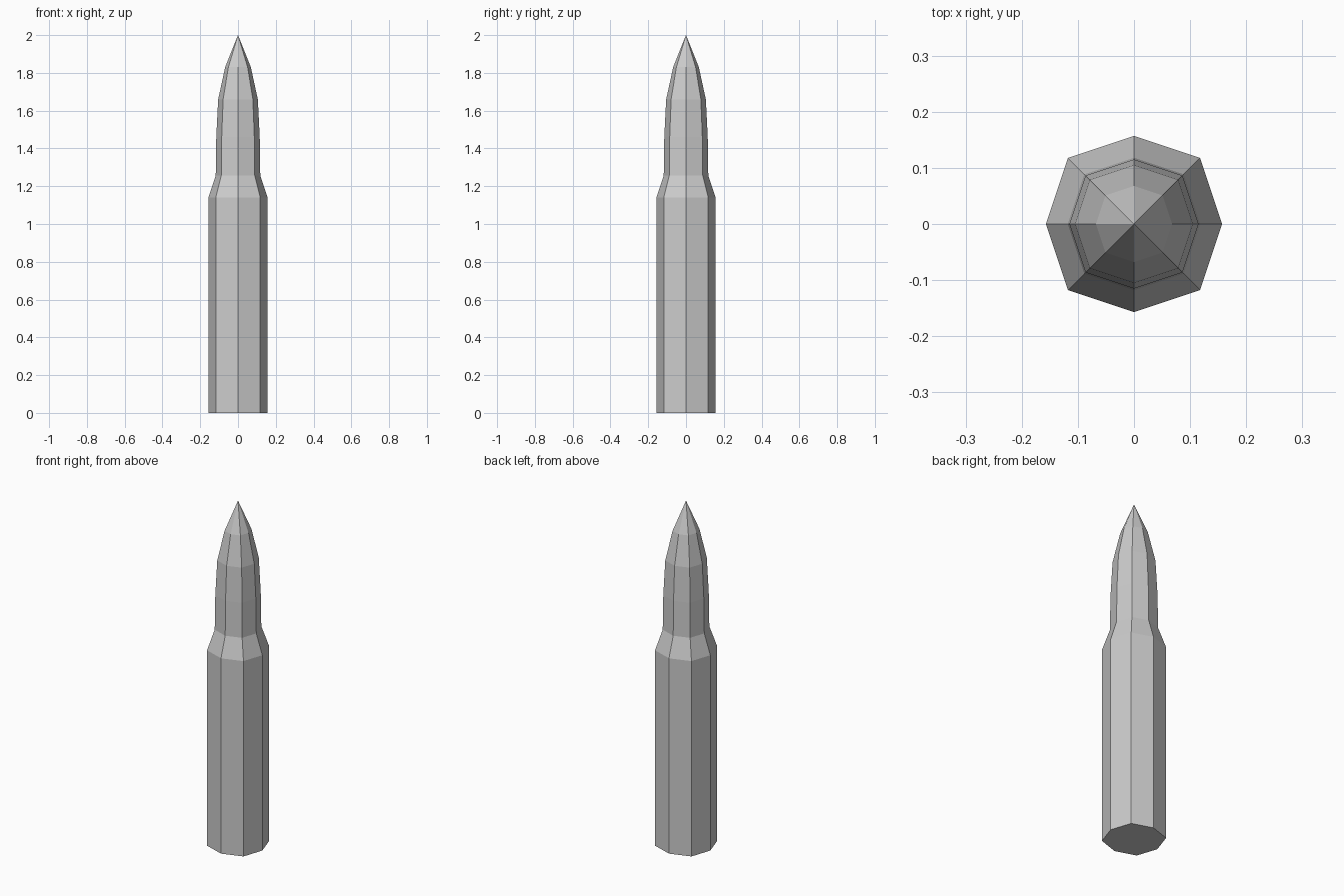
import bpy, bmesh

if "Cube" in bpy.data.objects:
    bpy.data.objects.remove(bpy.data.objects["Cube"])

# Eight-sided outline: corners on the diagonals sit slightly further out
D = 0.75
OUTLINE = [(1, 0), (D, D), (0, 1), (-D, D), (-1, 0), (-D, -D), (0, -1), (D, -D)]


def lathe(name, profile, cap_bottom=False, tip=None):
    """Stack outline rings from (radius, z) pairs, with optional base and point."""
    bm = bmesh.new()
    rings = [[bm.verts.new((x * r, y * r, z)) for x, y in OUTLINE] for r, z in profile]
    n = len(OUTLINE)
    for a, b in zip(rings, rings[1:]):
        for i in range(n):
            j = (i + 1) % n
            bm.faces.new((a[i], a[j], b[j], b[i]))
    if cap_bottom:
        bm.faces.new(rings[0][::-1])
    if tip is not None:
        top = bm.verts.new((0, 0, tip))
        for i in range(n):
            bm.faces.new((rings[-1][i], rings[-1][(i + 1) % n], top))
    mesh = bpy.data.meshes.new(name)
    bm.to_mesh(mesh)
    bm.free()
    obj = bpy.data.objects.new(name, mesh)
    bpy.context.collection.objects.link(obj)
    return obj


# Straight casing with tapered shoulder
lathe("casing", [(0.157, 0), (0.157, 1.14), (0.118, 1.257)], cap_bottom=True)

# Bullet rising from the shoulder to a point
lathe("bullet", [(0.118, 1.257), (0.115, 1.46), (0.105, 1.66), (0.068, 1.83)], tip=2.0)
